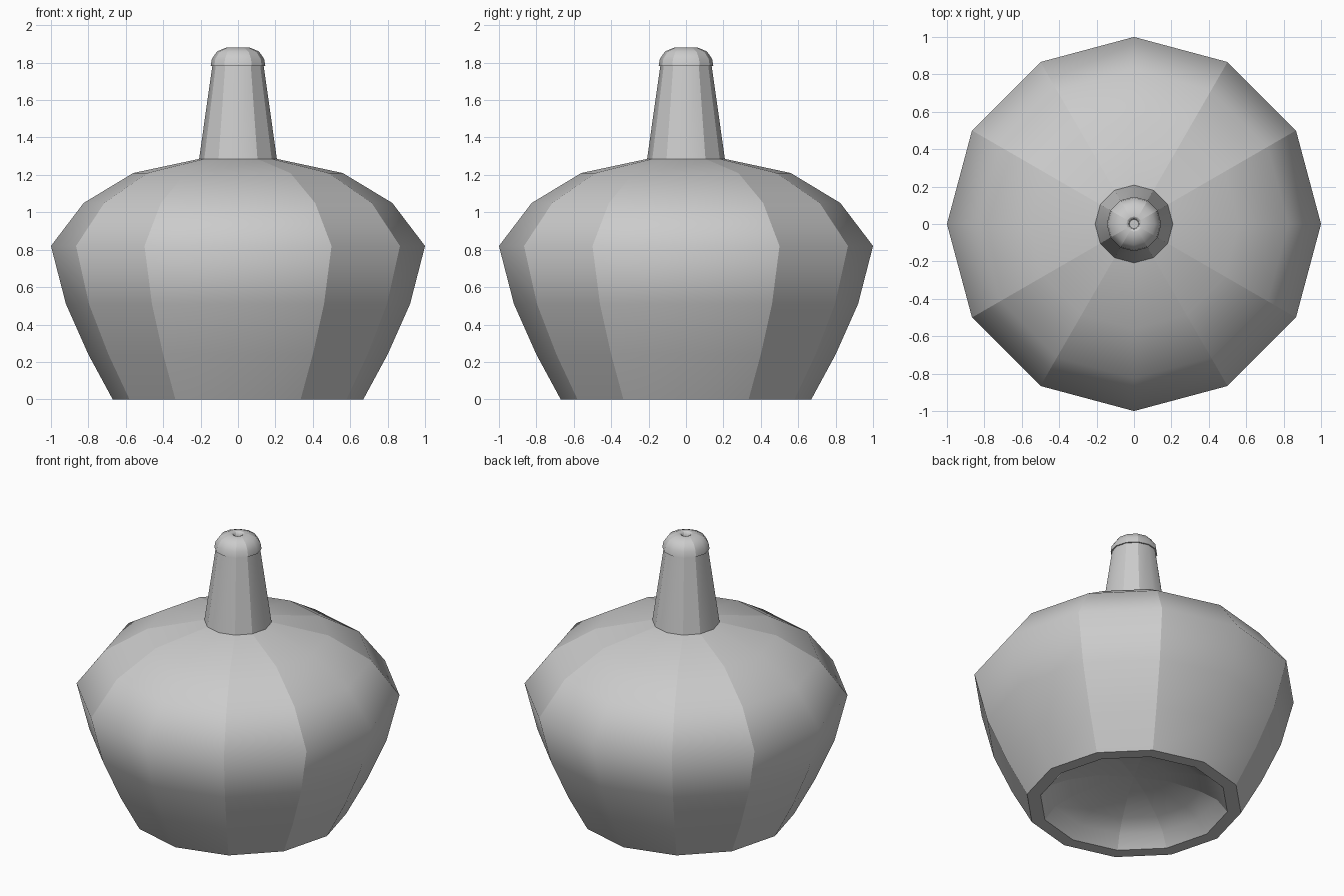
import bpy, bmesh, math

if "Cube" in bpy.data.objects:
    bpy.data.objects.remove(bpy.data.objects["Cube"])

SIDES = 12


def lathe(name, profile, sharp_rings=()):
    """Spin (radius, z) points round z; radius 0 becomes a pole."""
    bm = bmesh.new()
    rings = []
    for r, z in profile:
        if r == 0:
            rings.append([bm.verts.new((0, 0, z))] * SIDES)
        else:
            rings.append([bm.verts.new((r * math.cos(i * math.tau / SIDES),
                                        r * math.sin(i * math.tau / SIDES), z))
                          for i in range(SIDES)])
    for a, b in zip(rings, rings[1:]):
        for i in range(SIDES):
            j = (i + 1) % SIDES
            bm.faces.new(list(dict.fromkeys((a[i], a[j], b[j], b[i])))).smooth = True
    # Facet edges stay crisp, except on the four axes
    for a, b in zip(rings, rings[1:]):
        for i in range(SIDES):
            if i % 3:
                bm.edges.get((a[i], b[i])).smooth = False
    for k in sharp_rings:
        for i in range(SIDES):
            bm.edges.get((rings[k][i], rings[k][(i + 1) % SIDES])).smooth = False
    bmesh.ops.recalc_face_normals(bm, faces=bm.faces)
    mesh = bpy.data.meshes.new(name)
    bm.to_mesh(mesh)
    bm.free()
    obj = bpy.data.objects.new(name, mesh)
    bpy.context.collection.objects.link(obj)
    return obj


# Bulbous body with a rim and a recessed underside
lathe("body", [(0, 0.19), (0.22, 0.18), (0.41, 0.13), (0.52, 0.08), (0.585, 0),
               (0.67, 0), (0.80, 0.24), (0.92, 0.51), (1.0, 0.82),
               (0.825, 1.05), (0.56, 1.21), (0.21, 1.285), (0, 1.285)],
      sharp_rings=(4, 5, 11))

# Tapered neck
lathe("neck", [(0, 1.27), (0.21, 1.27), (0.208, 1.285), (0.137, 1.785), (0, 1.785)],
      sharp_rings=(1, 3))

# Domed cap with a small hole in the top
lathe("cap", [(0, 1.782), (0.146, 1.782), (0.14, 1.82), (0.112, 1.86),
              (0.065, 1.88), (0.04, 1.88), (0.028, 1.875), (0.025, 1.85), (0, 1.85)],
      sharp_rings=(1, 5, 7))
